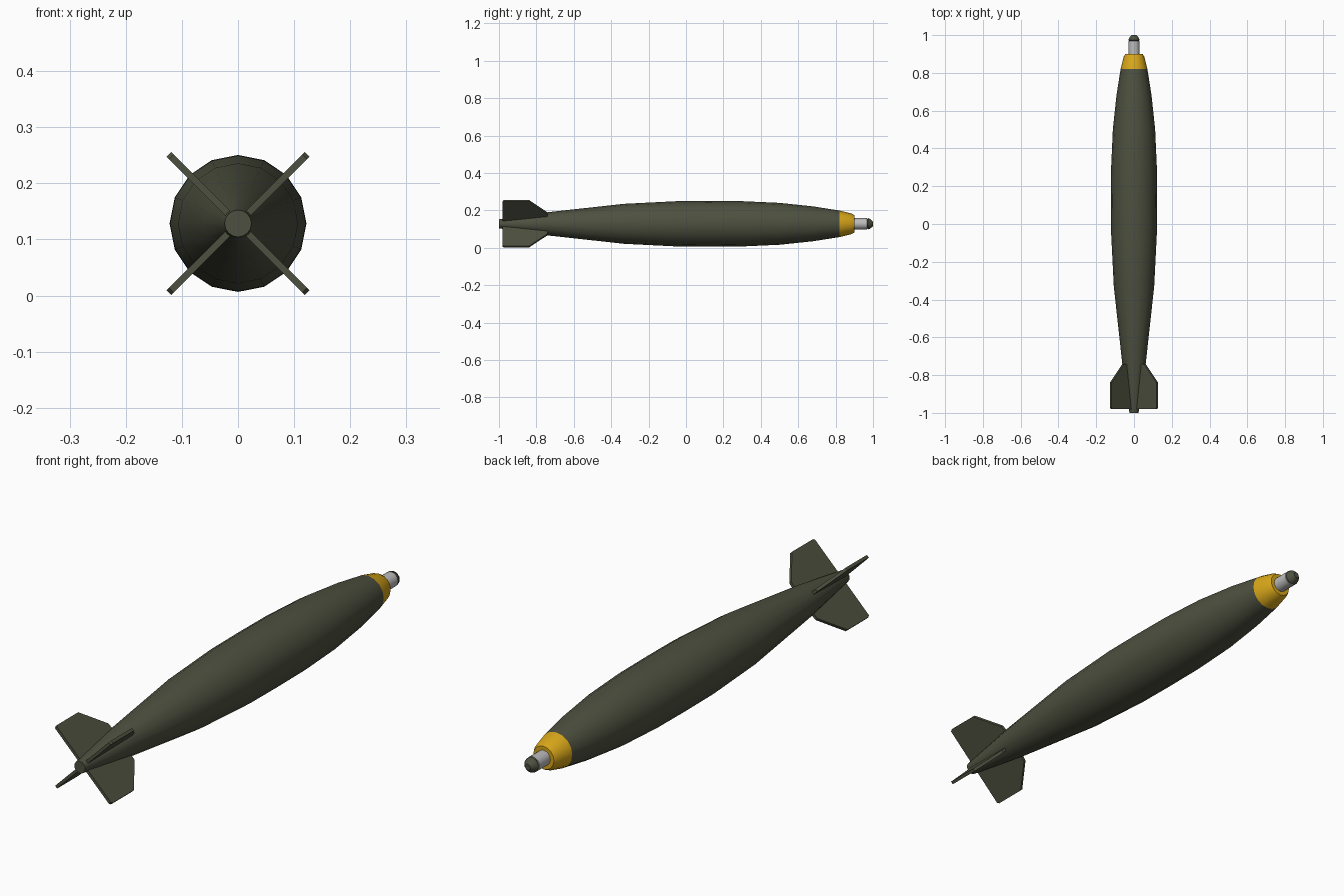
import bpy, bmesh, math
from mathutils import Matrix

if "Cube" in bpy.data.objects:
    bpy.data.objects.remove(bpy.data.objects["Cube"])

CZ = 0.1285  # height of the long axis


def material(name, rgb):
    m = bpy.data.materials.new(name)
    m.diffuse_color = (*rgb, 1)
    m.use_nodes = True
    m.node_tree.nodes["Principled BSDF"].inputs["Base Color"].default_value = m.diffuse_color
    return m


OLIVE = material("olive", (0.075, 0.08, 0.05))
YELLOW = material("yellow", (0.68, 0.38, 0.01))
METAL = material("metal", (0.5, 0.5, 0.5))


def finish(name, bm, mat):
    bmesh.ops.recalc_face_normals(bm, faces=bm.faces)
    me = bpy.data.meshes.new(name)
    bm.to_mesh(me)
    bm.free()
    me.materials.append(mat)
    ob = bpy.data.objects.new(name, me)
    bpy.context.collection.objects.link(ob)
    bpy.ops.object.select_all(action='DESELECT')
    ob.select_set(True)
    bpy.context.view_layer.objects.active = ob
    bpy.ops.object.shade_smooth_by_angle(angle=math.radians(30))
    return ob


def lathe(name, profile, mat, start_cap=False, end_cap=False, sides=16):
    """Turn (y, radius) points around the long axis."""
    bm = bmesh.new()
    rings = []
    for y, r in profile:
        angles = [2 * math.pi * i / sides for i in range(sides)]
        rings.append([bm.verts.new((r * math.sin(a), y, CZ + r * math.cos(a))) for a in angles])
    for a, b in zip(rings, rings[1:]):
        for i in range(sides):
            j = (i + 1) % sides
            bm.faces.new((a[i], a[j], b[j], b[i]))
    if start_cap:
        bm.faces.new(rings[0])
    if end_cap:
        bm.faces.new(rings[-1])
    return finish(name, bm, mat)


# Tapered body with a flat tail end
lathe("body", [(-1, 0.024), (-0.74, 0.062), (-0.33, 0.107), (-0.05, 0.121), (0.12, 0.122),
               (0.3, 0.121), (0.5, 0.112), (0.68, 0.093), (0.82, 0.071)], OLIVE, start_cap=True)

# Painted nose band
lathe("nose_band", [(0.82, 0.071), (0.885, 0.055), (0.9, 0.046)], YELLOW, end_cap=True)

# Nose plug and its cap
lathe("nose_plug", [(0.895, 0.03), (0.968, 0.03)], METAL, True, True)
lathe("nose_cap", [(0.966, 0.024), (0.974, 0.03), (0.985, 0.026), (1.0, 0.012)], OLIVE, True, True)

# Four diagonal tail fins
T = 0.006
OUTLINE = [(0.01, -0.98), (0.01, -0.735), (0.082, -0.742), (0.174, -0.84), (0.174, -0.972), (0.168, -0.98)]
for k in range(4):
    bm = bmesh.new()
    face = bm.faces.new([bm.verts.new((r, y, -T)) for r, y in OUTLINE])
    ext = bmesh.ops.extrude_face_region(bm, geom=[face])
    top = [v for v in ext["geom"] if isinstance(v, bmesh.types.BMVert)]
    bmesh.ops.translate(bm, verts=top, vec=(0, 0, 2 * T))
    turn = Matrix.Rotation(math.radians(45 + 90 * k), 4, 'Y')
    bm.transform(Matrix.Translation((0, 0, CZ)) @ turn)
    finish(f"tail_fin_{k + 1}", bm, OLIVE)
